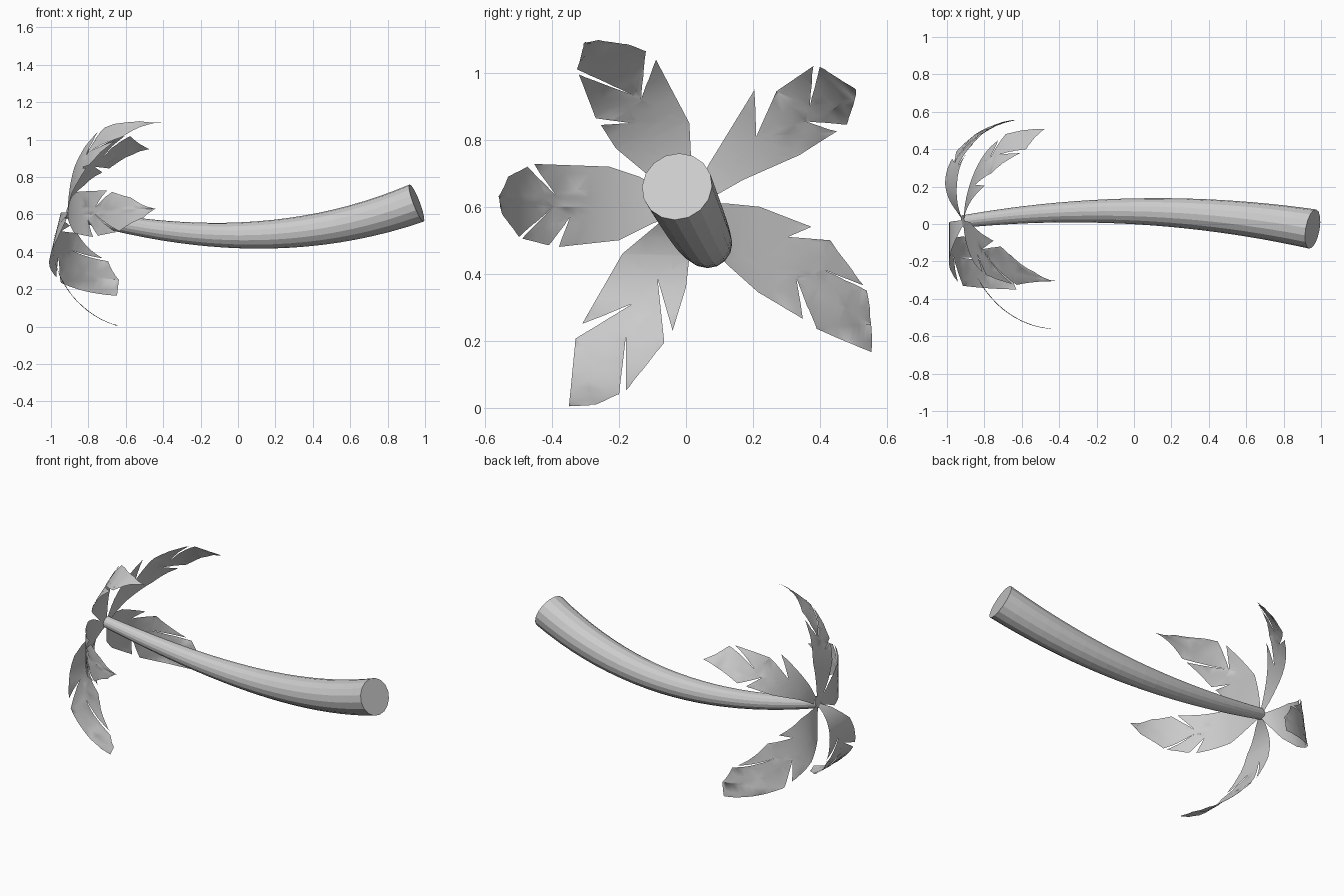
import bpy, bmesh, math, random
from mathutils import Vector
from mathutils.geometry import tessellate_polygon

if "Cube" in bpy.data.objects:
    bpy.data.objects.remove(bpy.data.objects["Cube"])

random.seed(4)
grey = bpy.data.materials.new("light_grey")
grey.diffuse_color = (0.6, 0.6, 0.6, 1)
grey.use_nodes = True
grey.node_tree.nodes["Principled BSDF"].inputs["Base Color"].default_value = grey.diffuse_color


def finish(bm, name):
    me = bpy.data.meshes.new(name)
    bm.to_mesh(me)
    bm.free()
    me.materials.append(grey)
    ob = bpy.data.objects.new(name, me)
    bpy.context.collection.objects.link(ob)
    return ob


# Trunk: tapered, curved 16-sided tube, capped at both ends
def centre(x):
    return Vector((x, 0.068 - 0.018 * x - 0.085 * x * x,
                   0.488 + 0.168 * x * x + 0.022 * x ** 3))


SIDES, RINGS = 16, 22
bm = bmesh.new()
rings = []
for i in range(RINGS + 1):
    x = -0.915 + 1.87 * i / RINGS
    c = centre(x)
    t = (centre(x + 0.001) - centre(x - 0.001)).normalized()
    a = t.cross(Vector((0, 0, 1))).normalized()
    b = a.cross(t)
    r = 0.069 + 0.039 * x
    rings.append([bm.verts.new(c + r * (math.cos(k * math.tau / SIDES) * a
                                        + math.sin(k * math.tau / SIDES) * b))
                  for k in range(SIDES)])
for lo, hi in zip(rings, rings[1:]):
    for k in range(SIDES):
        n = (k + 1) % SIDES
        bm.faces.new((lo[k], lo[n], hi[n], hi[k]))
bm.faces.new(rings[0])
bm.faces.new(rings[-1])
bmesh.ops.recalc_face_normals(bm, faces=bm.faces)
finish(bm, "trunk")

# Fronds: notched flat outlines (y, z), sliced into a grid and bent along an arc
CROWN = Vector((-0.91, 0.01, 0.6))


def frond(name, outline, angle, reach, sweep=0.0, twist=0.0):
    """angle: bend direction, reach: arc radius, sweep: backward lean"""
    ca, sa = math.cos(math.radians(angle)), math.sin(math.radians(angle))
    d, p = Vector((0, ca, sa)), Vector((0, -sa, ca))
    bm = bmesh.new()
    pts = [Vector((CROWN.x, y, z)) for y, z in outline]
    vs = [bm.verts.new(q) for q in pts]
    for tri in tessellate_polygon([pts]):
        bm.faces.new([vs[k] for k in tri])
    # slices across the bend, closer together towards the tip, then lengthwise
    cuts = [(d, reach * math.sin(i / 20 * math.pi / 2)) for i in range(1, 20)]
    cuts += [(p, 0.05 * i) for i in range(-9, 10)]
    for n, s in cuts:
        bmesh.ops.bisect_plane(bm, geom=bm.verts[:] + bm.edges[:] + bm.faces[:],
                               plane_co=CROWN + n * s, plane_no=n, dist=1e-5)
    for v in bm.verts:
        s = max(0.0, (v.co - CROWN).dot(d))
        lat = (v.co - CROWN).dot(p)
        q = min(s / reach, 1.0)
        v.co.x += 0.5 * (1 - math.sqrt(1 - q * q)) - sweep * (1 - math.exp(-s / 0.12))
        v.co.x += twist * (lat + 0.2) * s / 0.2 * math.exp(1 - s / 0.2)
    bmesh.ops.recalc_face_normals(bm, faces=bm.faces)
    bm.normal_update()
    # gentle wrinkles on the outer half
    for v in bm.verts:
        if (v.co - CROWN).length > 0.35:
            v.co += v.normal * random.uniform(-0.002, 0.002)
    ob = finish(bm, name)
    for f in ob.data.polygons:
        f.use_smooth = True


frond("frond_upper_left", [
    (0.02, 0.6), (0.015, 0.75), (0.01, 0.85), (-0.09, 1.04), (-0.135, 0.92),
    (-0.12, 1.065), (-0.17, 1.085), (-0.26, 1.098), (-0.305, 1.09),
    (-0.325, 1.01), (-0.15, 0.93), (-0.32, 0.995), (-0.27, 0.865),
    (-0.165, 0.85), (-0.255, 0.845), (-0.21, 0.775), (-0.12, 0.7),
    (0.0, 0.6)], 122, 0.582)
frond("frond_upper_right", [
    (0.01, 0.61), (0.07, 0.73), (0.205, 0.95), (0.21, 0.81), (0.27, 0.945),
    (0.38, 1.02), (0.37, 0.9), (0.4, 1.018), (0.51, 0.95), (0.505, 0.92),
    (0.48, 0.845), (0.355, 0.855), (0.45, 0.825), (0.34, 0.755),
    (0.17, 0.68), (0.02, 0.595)], 45, 0.606)
frond("frond_left", [
    (0.01, 0.61), (-0.14, 0.69), (-0.23, 0.72), (-0.455, 0.728),
    (-0.39, 0.635), (-0.475, 0.72), (-0.53, 0.69), (-0.56, 0.63),
    (-0.55, 0.58), (-0.5, 0.51), (-0.395, 0.6), (-0.49, 0.505),
    (-0.41, 0.485), (-0.345, 0.57), (-0.38, 0.48), (-0.2, 0.5),
    (-0.1, 0.55), (0.01, 0.59)], 180, 0.571)
frond("frond_lower_left", [
    (0.0, 0.6), (-0.07, 0.56), (-0.19, 0.46), (-0.31, 0.25), (-0.16, 0.31),
    (-0.33, 0.205), (-0.35, 0.002), (-0.27, 0.01), (-0.2, 0.04),
    (-0.18, 0.21), (-0.18, 0.05), (-0.065, 0.195), (-0.085, 0.385),
    (-0.04, 0.23), (0.0, 0.36), (0.01, 0.45), (0.02, 0.6)], 270, 0.608, 0.13)
frond("frond_lower_right", [
    (0.01, 0.61), (0.12, 0.61), (0.22, 0.6), (0.375, 0.54), (0.305, 0.51),
    (0.43, 0.5), (0.53, 0.365), (0.415, 0.41), (0.54, 0.35), (0.555, 0.25),
    (0.555, 0.165), (0.39, 0.235), (0.33, 0.385), (0.35, 0.265),
    (0.215, 0.345), (0.12, 0.43), (0.01, 0.59)], 0, 0.549, 0.15, 0.25)
